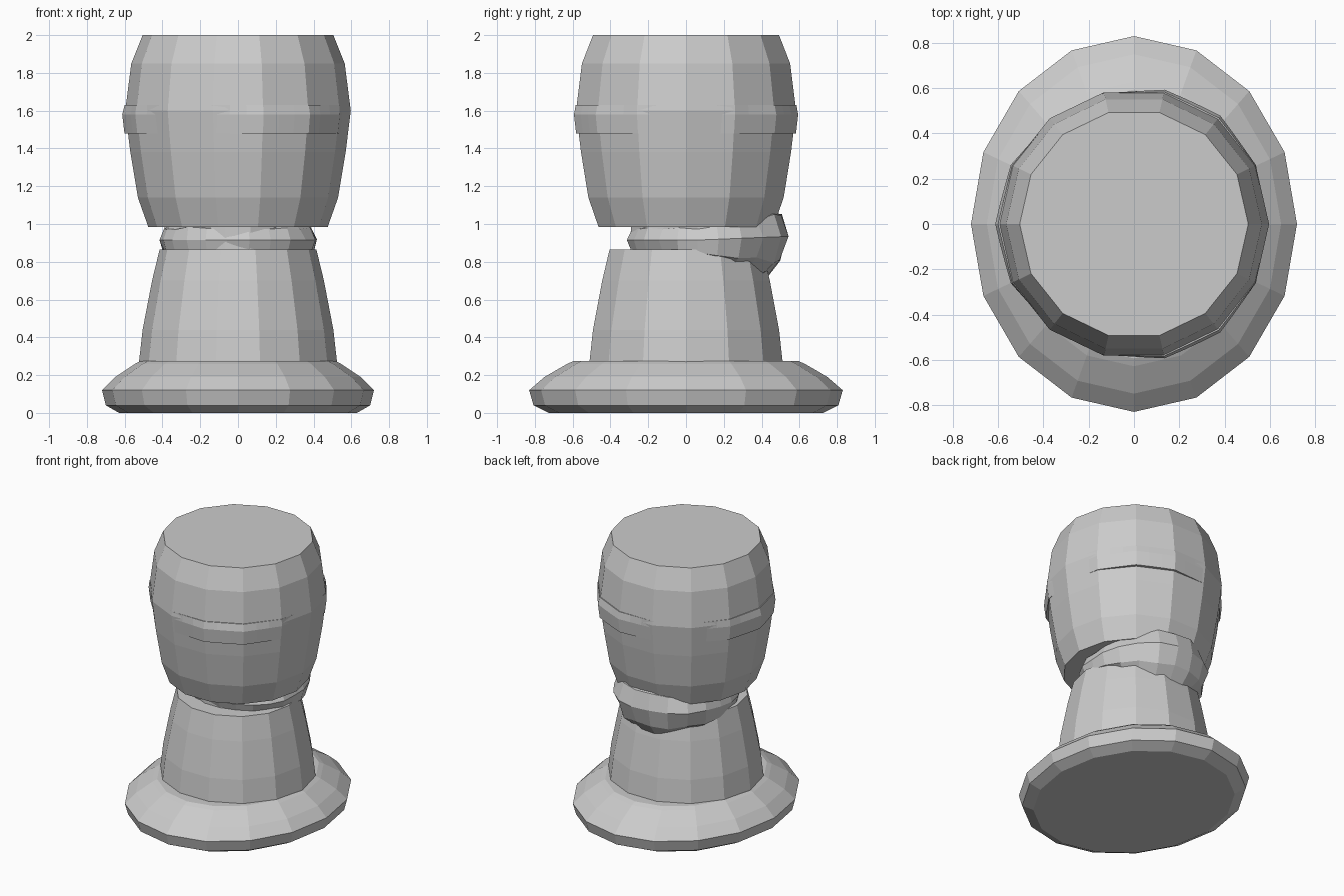
import bpy, bmesh, math, random
from math import sin, cos, pi, radians

if "Cube" in bpy.data.objects:
    bpy.data.objects.remove(bpy.data.objects["Cube"], do_unlink=True)
random.seed(4)

grey = bpy.data.materials.new("plain grey")
grey.use_nodes = True
colour = (0.6, 0.6, 0.6, 1)
grey.diffuse_color = colour
grey.node_tree.nodes["Principled BSDF"].inputs["Base Color"].default_value = colour


def loft(name, rings, capped=True, closed=False):
    """Skin a list of equal point rings."""
    bm = bmesh.new()
    loops = [[bm.verts.new(p) for p in ring] for ring in rings]
    n = len(loops[0])
    pairs = list(zip(loops, loops[1:]))
    if closed:
        pairs.append((loops[-1], loops[0]))
    for a, b in pairs:
        for i in range(n):
            j = (i + 1) % n
            bm.faces.new((a[i], a[j], b[j], b[i]))
    if capped and not closed:
        bm.faces.new(loops[0][::-1])
        bm.faces.new(loops[-1])
    bmesh.ops.recalc_face_normals(bm, faces=bm.faces)
    mesh = bpy.data.meshes.new(name)
    bm.to_mesh(mesh)
    bm.free()
    mesh.materials.append(grey)
    obj = bpy.data.objects.new(name, mesh)
    bpy.context.collection.objects.link(obj)
    return obj


def turned(name, profile, sides, y_scale=1.0):
    """Faceted body of revolution from (radius, height) pairs."""
    angles = [2 * pi * i / sides for i in range(sides)]
    return loft(name, [[(r * cos(a), r * y_scale * sin(a), z) for a in angles]
                       for r, z in profile])


# Oval foot, tapered stem and barrel-shaped head
turned("base", [(0.63, 0), (0.70, 0.04), (0.72, 0.12), (0.65, 0.19),
                (0.545, 0.26), (0.515, 0.275)], 16, 1.153)
turned("stem", [(0.525, 0.25), (0.523, 0.28), (0.505, 0.44), (0.455, 0.7), (0.415, 0.865)], 14)
turned("head", [(0.475, 0.985), (0.53, 1.14), (0.57, 1.38), (0.597, 1.6),
                (0.565, 1.85), (0.505, 2.0)], 14)
turned("neck_core", [(0.3, 0.8), (0.3, 1.05)], 14)

# Band whose three lobes rise just out of the head
def band_ring(radius, z, gain):
    ring = []
    for i in range(42):
        a = 2 * pi * i / 42
        step = pi / 7
        facet = cos(step / 2) / cos(a % step - step / 2)
        lobe = 0.5 + cos(3 * (a - radians(60)))
        r = radius * facet + gain * lobe
        ring.append((r * cos(a), r * sin(a), z))
    return ring

loft("brow_band", [band_ring(0.575, 1.478, 0.0), band_ring(0.583, 1.48, 0.012),
                   band_ring(0.595, 1.58, 0.012), band_ring(0.594, 1.63, 0.004)])

# Lumpy knotted scarf, thin in front and swelling at the back
scarf = []
for i in range(22):
    a = 2 * pi * i / 22
    back = max(0.0, sin(a)) ** 1.2
    wide = 0.08 + 0.05 * back
    tall = 0.09 + 0.09 * back
    ring = []
    for k in range(8):
        t = 2 * pi * k / 8
        bump = random.uniform(0.88, 1.1)
        out = wide * cos(t) * bump
        ring.append(((0.34 + out) * cos(a),
                     0.06 + (0.29 + 0.07 * back + out) * sin(a),
                     0.915 - 0.02 * back + tall * sin(t) * bump + 0.04 * back * cos(t)))
    scarf.append(ring)
loft("scarf", scarf, closed=True)
